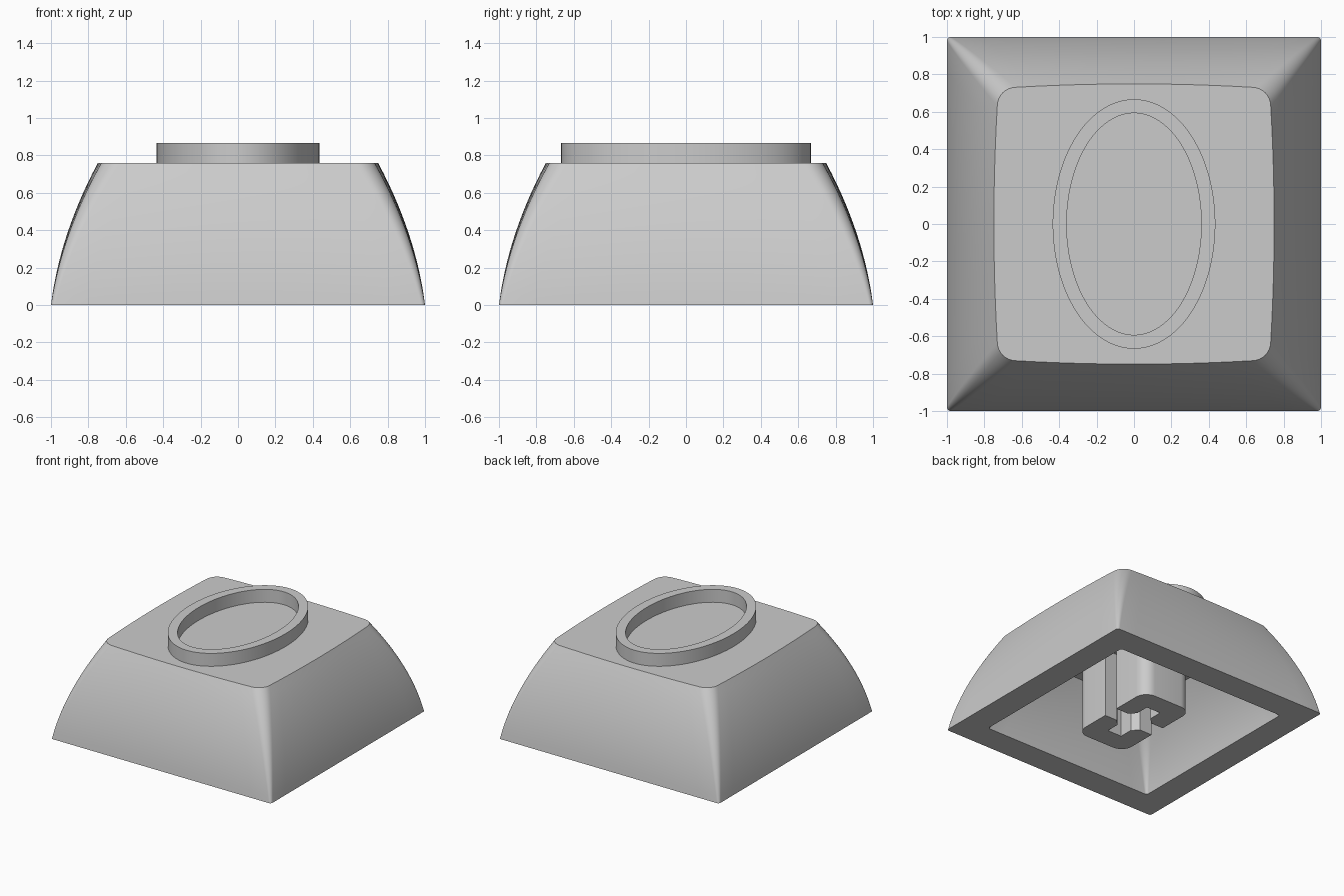
import bpy, bmesh
from math import sin, cos, pi, tau

cube = bpy.data.objects.get("Cube")
if cube:
    bpy.data.objects.remove(cube, do_unlink=True)

TOP = 0.76       # height of the flat top
CEILING = 0.57   # height of the hollow inside
WALL = 0.22

grey = bpy.data.materials.new("plain grey")
grey.use_nodes = True
COLOUR = (0.6, 0.6, 0.6, 1)
grey.diffuse_color = COLOUR
grey.node_tree.nodes["Principled BSDF"].inputs["Base Color"].default_value = COLOUR


def loft(name, loops, closed=False):
    """Skin a list of equal-length point loops; cap the ends or join them."""
    bm = bmesh.new()
    rings = [[bm.verts.new(p) for p in loop] for loop in loops]
    pairs = list(zip(rings, rings[1:]))
    if closed:
        pairs.append((rings[-1], rings[0]))
    else:
        bm.faces.new(rings[0])
        bm.faces.new(rings[-1])
    for low, high in pairs:
        for i in range(len(low)):
            j = (i + 1) % len(low)
            bm.faces.new((low[i], low[j], high[j], high[i]))
    bmesh.ops.recalc_face_normals(bm, faces=bm.faces)
    mesh = bpy.data.meshes.new(name)
    bm.to_mesh(mesh)
    bm.free()
    mesh.materials.append(grey)
    obj = bpy.data.objects.new(name, mesh)
    bpy.context.collection.objects.link(obj)
    bpy.ops.object.select_all(action='DESELECT')
    obj.select_set(True)
    bpy.context.view_layer.objects.active = obj
    bpy.ops.object.shade_smooth_by_angle(angle=pi / 6)
    return obj


def section(t, z, inset=0):
    """Square with softly bowed sides and round corners, t from base to top."""
    h = t * TOP
    half = 1 - 0.125 * h - 0.27 * h * h - inset
    bow, radius = 0.018 * t, 0.02 + 0.08 * t
    core = half - bow - radius
    side = []
    for i in range(12):
        s = i / 6 - 1
        side.append((half - bow * s * s, core * s))
    for i in range(8):
        a = pi / 2 * i / 8
        side.append((core + radius * cos(a), core + radius * sin(a)))
    points = []
    for _ in range(4):
        points += [(x, y, z) for x, y in side]
        side = [(-y, x) for x, y in side]
    return points


# Hollow cap: down the inside wall, across the rim, up the outside
STEPS = 14
ts = [i / STEPS for i in range(STEPS + 1)]
inside = [section(t, t * CEILING, WALL) for t in reversed(ts)]
outside = [section(t, t * TOP) for t in ts]
loft("cap_shell", inside + outside)


# Raised oval ring on the top
def oval(rx, ry, z, n=96):
    return [(rx * cos(tau * i / n), ry * sin(tau * i / n), z) for i in range(n)]


RIM = 0.866
loft("oval_ring", [oval(0.435, 0.667, TOP), oval(0.435, 0.667, RIM),
                   oval(0.36, 0.593, RIM), oval(0.36, 0.593, TOP)], closed=True)

# Stem under the cap: two halves around a cross-shaped slot
HX, HY, R, SLOT, ARM, BEVEL = 0.228, 0.398, 0.1, 0.065, 0.228, 0.05
right_half = [(0, ARM), (SLOT, ARM), (SLOT, SLOT + BEVEL), (SLOT + BEVEL, SLOT),
              (HX, SLOT)]
for i in range(9):
    a = pi / 2 * i / 8
    right_half.append((HX - R + R * cos(a), HY - R + R * sin(a)))
outline = right_half + [(-x, y) for x, y in reversed(right_half[1:])]
for name, flip in (("stem_back", 1), ("stem_front", -1)):
    loft(name, [[(x, y * flip, z) for x, y in outline] for z in (0, CEILING)])
